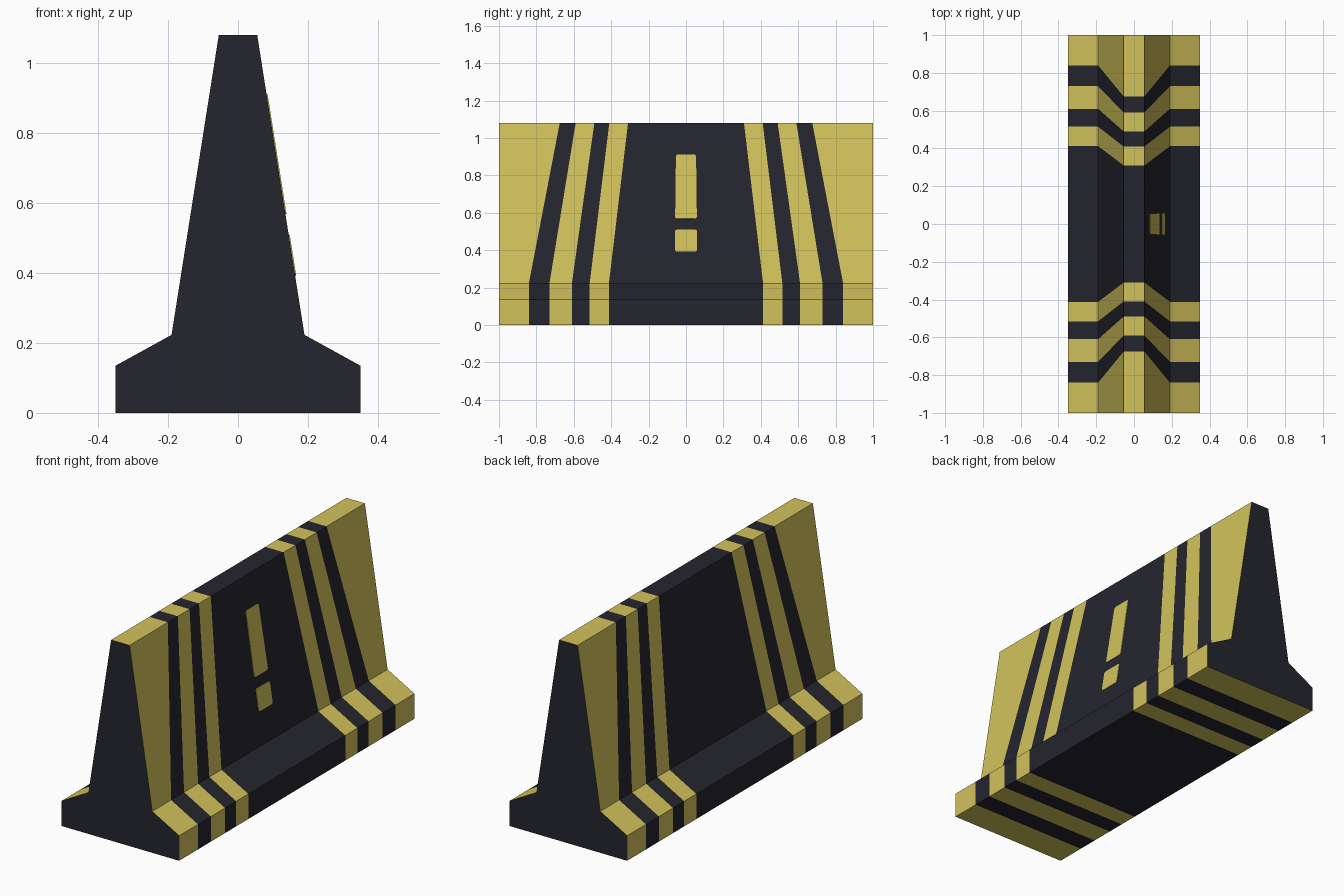
import bpy, bmesh, math

if "Cube" in bpy.data.objects:
    bpy.data.objects.remove(bpy.data.objects["Cube"])


def material(name, rgb):
    m = bpy.data.materials.new(name)
    m.diffuse_color = (*rgb, 1.0)
    m.use_nodes = True
    m.node_tree.nodes["Principled BSDF"].inputs["Base Color"].default_value = m.diffuse_color
    return m


dark = material("charcoal", (0.018, 0.018, 0.028))
yellow = material("warning_yellow", (0.65, 0.54, 0.105))


def make_object(name, bm, mats):
    bmesh.ops.recalc_face_normals(bm, faces=bm.faces[:])
    mesh = bpy.data.meshes.new(name)
    bm.to_mesh(mesh)
    bm.free()
    for m in mats:
        mesh.materials.append(m)
    obj = bpy.data.objects.new(name, mesh)
    bpy.context.collection.objects.link(obj)
    return obj


# Barrier cross-section (x, z), mirrored
WAIST, TOP = (0.19, 0.223), (0.055, 1.08)
half = [(0.35, 0.0), (0.35, 0.135), WAIST, TOP]
profile = half + [(-x, z) for x, z in reversed(half)]

# Stripe edges along y: at the foot and at the top, where they lean inwards
foot = [-1.0, -0.84, -0.73, -0.61, -0.515, -0.412]
crest = [-1.0, -0.675, -0.59, -0.49, -0.41, -0.31]
foot += [-y for y in reversed(foot)]
crest += [-y for y in reversed(crest)]

# Barrier body: loft through the stripe edges, alternate bands yellow
bm = bmesh.new()
rings = [[bm.verts.new((x, c if z == TOP[1] else f, z)) for x, z in profile]
         for f, c in zip(foot, crest)]
n = len(profile)
for band, (a, b) in enumerate(zip(rings, rings[1:])):
    for i in range(n):
        j = (i + 1) % n
        face = bm.faces.new((a[i], a[j], b[j], b[i]))
        face.material_index = 1 if band % 2 == 0 else 0
# Dark ends
bm.faces.new(rings[0])
bm.faces.new(rings[-1])
make_object("barrier_body", bm, [dark, yellow])


# Thin rounded plate lying on the +x slope
def slope_plate(name, z0, z1, w0, w1, r=0.012, seg=3):
    slope = (TOP[0] - WAIST[0]) / (TOP[1] - WAIST[1])
    length = math.hypot(1, slope)
    nx, nz = 1 / length, -slope / length
    corners = [(w1 - r, z1 - r, 0), (-w1 + r, z1 - r, 90),
               (-w0 + r, z0 + r, 180), (w0 - r, z0 + r, 270)]
    outline = []
    for y, z, start in corners:
        for k in range(seg + 1):
            t = math.radians(start + 90 * k / seg)
            outline.append((y + r * math.cos(t), z + r * math.sin(t)))
    bm = bmesh.new()
    layers = []
    for d in (-0.001, 0.003):
        layers.append([bm.verts.new((WAIST[0] + slope * (z - WAIST[1]) + d * nx,
                                     y, z + d * nz)) for y, z in outline])
    low, high = layers
    bm.faces.new(low)
    bm.faces.new(high)
    for i in range(len(outline)):
        j = (i + 1) % len(outline)
        bm.faces.new((low[i], low[j], high[j], high[i]))
    make_object(name, bm, [yellow])


# Warning mark, on the right side only
slope_plate("warning_mark_bar", 0.568, 0.912, 0.058, 0.054)
slope_plate("warning_mark_dot", 0.392, 0.51, 0.059, 0.059)
